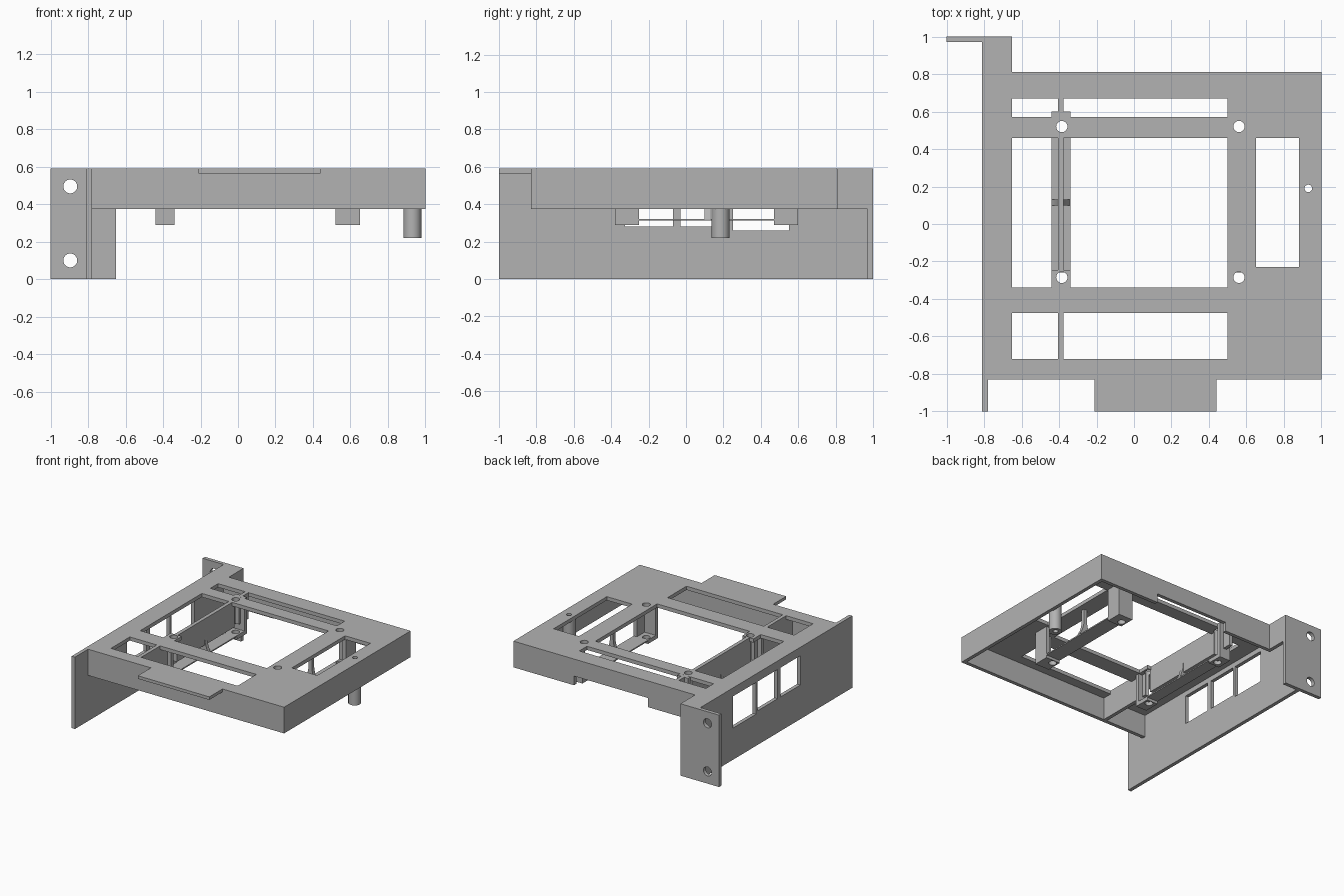
import bpy, math

cube = bpy.data.objects.get("Cube")
if cube:
    bpy.data.objects.remove(cube)

grey = bpy.data.materials.new("light grey")
grey.use_nodes = True
colour = (0.45, 0.45, 0.45, 1)
grey.diffuse_color = colour
grey.node_tree.nodes["Principled BSDF"].inputs["Base Color"].default_value = colour

TOP, SKIRT, T = 0.59, 0.375, 0.03      # top height, skirt bottom, sheet thickness
FOOT, DECK = 0.29, 0.56                # foot bottom, underside of top plate


def make(name, verts, faces):
    mesh = bpy.data.meshes.new(name)
    mesh.from_pydata(verts, [], faces)
    mesh.materials.append(grey)
    ob = bpy.data.objects.new(name, mesh)
    bpy.context.scene.collection.objects.link(ob)
    return ob


def prism(name, profile, y0, y1):
    """Extrude a counter-clockwise x-z profile along y."""
    n = len(profile)
    verts = [(x, y, z) for y in (y0, y1) for x, z in profile]
    faces = [tuple(range(n)), tuple(range(2 * n - 1, n - 1, -1))]
    faces += [(i, i + n, (i + 1) % n + n, (i + 1) % n) for i in range(n)]
    return make(name, verts, faces)


def box(name, x0, x1, y0, y1, z0, z1):
    return prism(name, [(x0, z0), (x1, z0), (x1, z1), (x0, z1)], y0, y1)


def cylinder(name, r, centre, depth, rot=(0, 0, 0)):
    bpy.ops.mesh.primitive_cylinder_add(vertices=32, radius=r, depth=depth,
                                        location=centre, rotation=rot)
    ob = bpy.context.object
    ob.name = name
    ob.data.materials.append(grey)
    return ob


def cut(ob, cutters):
    """Subtract each cutter, bake the result and remove the cutters."""
    for c in cutters:
        c.hide_render = True
        m = ob.modifiers.new("cut", "BOOLEAN")
        m.operation, m.solver, m.object = "DIFFERENCE", "EXACT", c
    bpy.context.view_layer.update()
    dg = bpy.context.evaluated_depsgraph_get()
    mesh = bpy.data.meshes.new_from_object(ob.evaluated_get(dg))
    ob.modifiers.clear()
    ob.data = mesh
    for c in cutters:
        bpy.data.objects.remove(c)


def smooth(ob):
    bpy.ops.object.select_all(action="DESELECT")
    ob.select_set(True)
    bpy.context.view_layer.objects.active = ob
    bpy.ops.object.shade_smooth_by_angle(angle=math.radians(30))


SCREWS = [(x, y) for x in (-0.385, 0.56) for y in (-0.285, 0.52)]


def screw_cutters():
    return [cylinder("cutter", 0.03, (x, y, 0.4), 1) for x, y in SCREWS]


def pin_cutter():
    return cylinder("cutter", 0.02, (0.93, 0.19, 0.4), 1)


# Top plate with its openings
plate = box("top_plate", -0.79, 1, -0.83, 0.81, DECK, TOP)
openings = [(-0.65, 0.5, 0.57, 0.67), (-0.65, 0.5, -0.34, 0.46),
            (-0.65, 0.5, -0.72, -0.475), (0.65, 0.88, -0.23, 0.46)]
cut(plate, [box("cutter", *o, 0.4, 0.8) for o in openings]
    + screw_cutters() + [pin_cutter()])

# Skirt walls, the back one notched to receive a neighbour's tab
box("front_skirt", -0.79, 1, -0.83, -0.80, SKIRT, TOP)
box("right_skirt", 0.97, 1, -0.83, 0.81, SKIRT, TOP)
back = box("back_skirt", -0.65 - T, 1, 0.78, 0.81, SKIRT, TOP)
cut(back, [box("cutter", -0.22, 0.45, 0.7, 0.9, 0.3, 0.45)])
box("front_tab", -0.21, 0.44, -1, -0.82, 0.565, TOP)

# Side wall with three windows
wall = box("side_wall", -0.81, -0.78, -1, 1, 0, TOP)
windows = [(-0.325, -0.07, 0.28), (-0.03, 0.23, 0.28), (0.25, 0.55, 0.26)]
cut(wall, [box("cutter", -0.9, -0.7, a, b, z, 0.52) for a, b, z in windows])

# Rear extension and mounting flange
box("rear_deck", -0.79, -0.65, 0.8, 1, DECK, TOP)
box("rear_side", -0.65 - T, -0.65, 0.8, 1, SKIRT, TOP)
flange = box("mounting_flange", -1, -0.65, 0.97, 1, 0, TOP)
cut(flange, [cylinder("cutter", 0.037, (-0.895, 1, z), 0.5, (math.pi / 2, 0, 0))
             for z in (0.1, 0.495)])

# Long stiffening rib and the pad around its front screw
rib = box("rib", -0.405, -0.375, -0.81, 0.67, SKIRT, TOP)
cut(rib, screw_cutters())
pad = box("screw_pad", -0.44, -0.34, -0.345, -0.245, DECK, TOP)
cut(pad, screw_cutters())

# Hanging brackets joined by a thin bar, with a flared strut midway
for side, x0, x1 in (("left", -0.44, -0.34), ("right", 0.52, 0.65)):
    box(side + "_bar", x0, x1, -0.26, 0.48, 0.312, 0.322)
    for end, y0, y1, w in (("front", -0.38, -0.25, -0.38),
                           ("back", 0.47, 0.6, 0.57)):
        foot = box(f"{side}_{end}_foot", x0, x1, y0, y1, FOOT, 0.322)
        cut(foot, screw_cutters())
        box(f"{side}_{end}_end_wall", x0, x1, w, w + T, FOOT, TOP - 0.001)
        if side == "right":
            box(f"{side}_{end}_side_wall", x1 - T, x1, y0, y1, FOOT, DECK)
    mid, half = (x0 + x1) / 2, (x1 - x0) / 2
    flare = [(0.015 + (half - 0.015) * (1 - t) ** 2, 0.32 + 0.14 * t)
             for t in (0, 0.2, 0.4, 0.6, 0.8, 1)] + [(0.015, DECK)]
    profile = ([(mid + dx, z) for dx, z in flare]
               + [(mid - dx, z) for dx, z in reversed(flare)])
    prism(side + "_strut", profile, 0.1, 0.13)

# Hollow peg
peg = cylinder("peg", 0.048, (0.93, 0.185, 0.395), 0.35)
cut(peg, [pin_cutter()])
smooth(peg)
